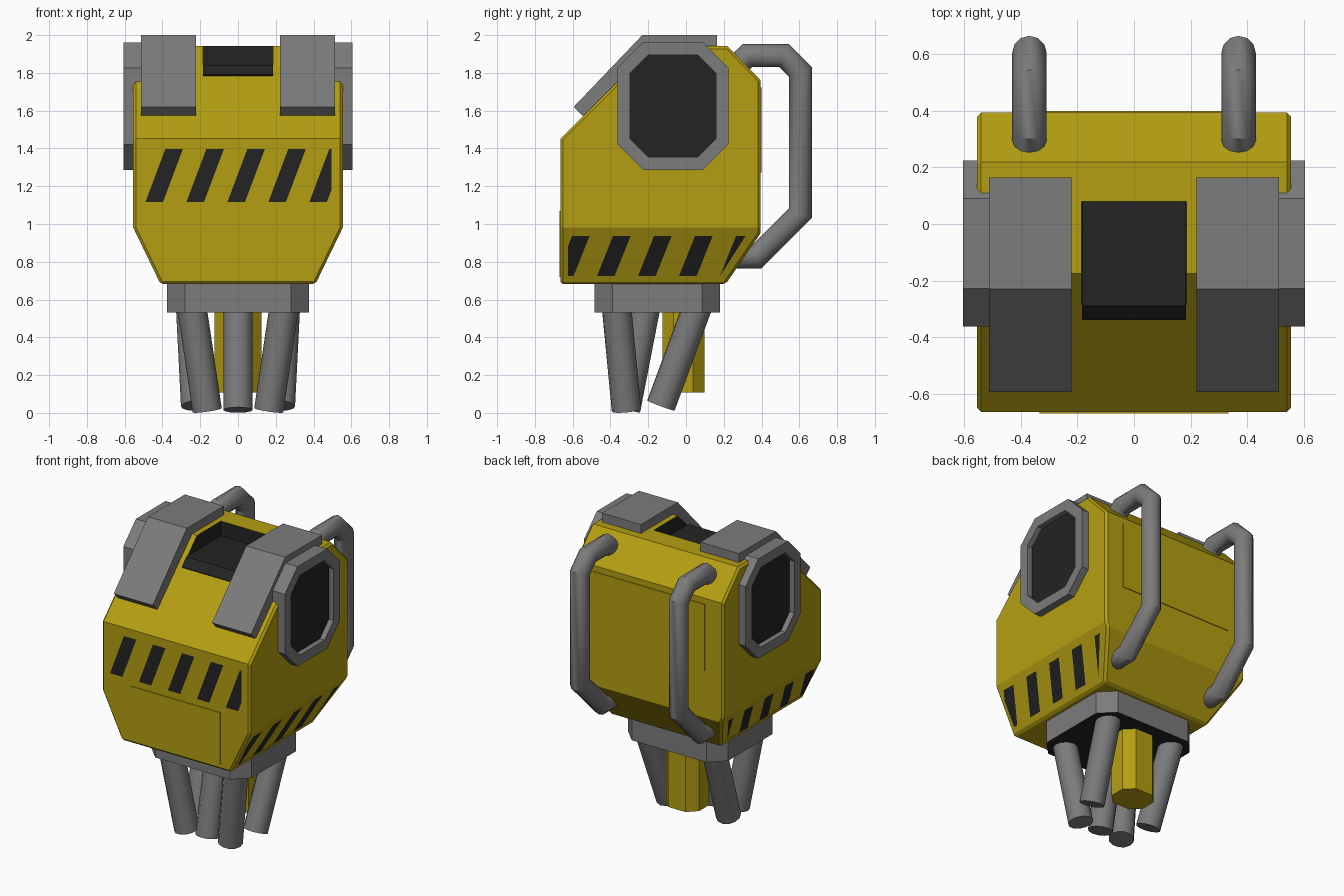
import bpy, bmesh, math
from mathutils import Vector, Matrix

if "Cube" in bpy.data.objects:
    bpy.data.objects.remove(bpy.data.objects["Cube"])

def mat(name, rgb):
    m = bpy.data.materials.new(name)
    m.diffuse_color = (*rgb, 1)
    m.use_nodes = True
    m.node_tree.nodes["Principled BSDF"].inputs["Base Color"].default_value = m.diffuse_color
    return m

YELLOW = mat("yellow paint", (0.46, 0.345, 0.006))
GREY = mat("grey metal", (0.20, 0.20, 0.20))
DARK = mat("dark recess", (0.017, 0.017, 0.017))

def finish(name, bm, *mats, smooth=False, recalc=True):
    if recalc:
        bmesh.ops.recalc_face_normals(bm, faces=bm.faces[:])
    me = bpy.data.meshes.new(name)
    bm.to_mesh(me)
    bm.free()
    for m in mats:
        me.materials.append(m)
    ob = bpy.data.objects.new(name, me)
    bpy.context.collection.objects.link(ob)
    if smooth:
        bpy.ops.object.select_all(action='DESELECT')
        ob.select_set(True)
        bpy.context.view_layer.objects.active = ob
        bpy.ops.object.shade_smooth_by_angle(angle=math.radians(35))
    return ob

def box_bm(lo, hi):
    bm = bmesh.new()
    bmesh.ops.create_cube(bm, size=1)
    for v in bm.verts:
        v.co = Vector([lo[i] + (v.co[i] + 0.5) * (hi[i] - lo[i]) for i in range(3)])
    return bm

def prism(pts3, offset):
    """Extrude a planar polygon along an offset."""
    bm = bmesh.new()
    f = bm.faces.new([bm.verts.new(p) for p in pts3])
    r = bmesh.ops.extrude_face_region(bm, geom=[f], use_keep_orig=True)
    for v in (g for g in r['geom'] if isinstance(g, bmesh.types.BMVert)):
        v.co += Vector(offset)
    return bm

def octagon(a0, a1, b0, b1, c):
    return [(a0 + c, b0), (a1 - c, b0), (a1, b0 + c), (a1, b1 - c),
            (a1 - c, b1), (a0 + c, b1), (a0, b1 - c), (a0, b0 + c)]

# Main shell: a box cut by sloped planes, then lightly bevelled
bm = box_bm((-0.555, -0.665, 0.68), (0.555, 0.395, 1.94))
tx, tz = 0.145, 0.30
cuts = [((0, -0.665, 1.45), (0, -1, 1)),
        ((0, 0.22, 1.94), (0, 0.18, 0.175)),
        ((0, 0.21, 0.68), (0, 0.27, -0.185)),
        ((0.41, 0, 0.68), (tz, 0, -tx)),
        ((-0.41, 0, 0.68), (-tz, 0, -tx))]
for co, no in cuts:
    r = bmesh.ops.bisect_plane(bm, geom=bm.verts[:] + bm.edges[:] + bm.faces[:],
                               plane_co=co, plane_no=no, clear_outer=True)
    bmesh.ops.holes_fill(bm, edges=[e for e in bm.edges if e.is_boundary], sides=0)
bmesh.ops.recalc_face_normals(bm, faces=bm.faces[:])
sharp = [e for e in bm.edges if e.calc_face_angle(0) > math.radians(50)]
bmesh.ops.bevel(bm, geom=sharp, offset=0.014, segments=1, affect='EDGES', profile=0.5)
shell = finish("shell", bm, YELLOW, DARK)

# Roof hatch recess cut out of the shell
cutter = finish("hatch_cutter", box_bm((-0.185, -0.5, 1.832), (0.185, 0.08, 2.2)), DARK)
mod = shell.modifiers.new("hatch", 'BOOLEAN')
mod.operation, mod.object, mod.solver = 'DIFFERENCE', cutter, 'EXACT'
bpy.context.view_layer.objects.active = shell
bpy.ops.object.modifier_apply(modifier="hatch")
bpy.data.objects.remove(cutter)
for p in shell.data.polygons:
    c = p.center
    inside = abs(c.x) < 0.187 and -0.3 < c.y < 0.082 and 1.82 < c.z < 1.937
    flat = max(abs(n) for n in p.normal) > 0.99
    p.material_index = 1 if inside and flat else 0

# Dark hatch floor with its sloping front lip
lip = [(0.08, 1.84), (-0.29, 1.84), (-0.34, 1.79), (-0.32, 1.77), (-0.25, 1.80), (0.08, 1.80)]
finish("hatch_floor", prism([(-0.184, y, z) for y, z in lip], (0.368, 0, 0)), DARK)

# Hazard plates: polygon split into slanted bands, coloured by band
def hazard(name, poly, to3d, out, t0, v0, slant, period=0.217, width=0.093):
    bm = bmesh.new()
    bm.faces.new([bm.verts.new((u, v, 0)) for u, v in poly])
    for k in range(-1, 7):
        for w in (0, width):
            bmesh.ops.bisect_plane(bm, geom=bm.verts[:] + bm.edges[:] + bm.faces[:],
                                   plane_co=(t0 + k * period + w, v0, 0),
                                   plane_no=(1, -slant, 0))
    for f in bm.faces:
        c = f.calc_center_median()
        t = c.x - slant * (c.y - v0) - t0
        f.material_index = 1 if t % period < width else 0
    for v in bm.verts:
        v.co = Vector(to3d(v.co.x, v.co.y))
    bm.normal_update()
    for f in bm.faces:
        if f.normal.dot(Vector(out)) < 0:
            f.normal_flip()
    finish(name, bm, YELLOW, DARK, recalc=False)

hazard("front_hazard_plate",
       [(-0.495, 1.115), (0.495, 1.115), (0.495, 1.395), (-0.495, 1.395)],
       lambda u, v: (u, -0.670, v), (0, -1, 0), -0.49, 1.115, 0.375)

# Flat access panels on front and back
finish("front_panel", box_bm((-0.335, -0.670, 0.718), (0.335, -0.66, 1.068)), YELLOW)
finish("back_panel", box_bm((-0.42, 0.39, 1.27), (0.42, 0.400, 1.72)), YELLOW)

# Bent tube in a plane of constant x with mitred corners
def tube(x, path, r, sides):
    bm = bmesh.new()
    P = [Vector((0, y, z)) for y, z in path]
    rings = []
    for i, p in enumerate(P):
        a = (P[i] - P[i - 1]).normalized() if i else (P[1] - P[0]).normalized()
        b = (P[i + 1] - P[i]).normalized() if i < len(P) - 1 else a
        t = (a + b).normalized()
        n = Vector((0, -t.z, t.y)) / t.dot(a)
        ring = []
        for k in range(sides):
            ang = 2 * math.pi * k / sides
            ring.append(bm.verts.new(p + Vector((x + r * math.cos(ang), 0, 0))
                                     + n * r * math.sin(ang)))
        rings.append(ring)
    for A, B in zip(rings, rings[1:]):
        for k in range(sides):
            j = (k + 1) % sides
            bm.faces.new((A[k], A[j], B[j], B[k]))
    bm.faces.new(rings[0])
    bm.faces.new(rings[-1])
    return bm

def rod(name, top, bottom, r):
    top, bottom = Vector(top), Vector(bottom)
    d = top - bottom
    bm = bmesh.new()
    m = Matrix.Translation((top + bottom) / 2) @ d.to_track_quat('Z', 'Y').to_matrix().to_4x4()
    bmesh.ops.create_cone(bm, cap_ends=True, segments=12, radius1=r, radius2=r,
                          depth=d.length, matrix=m)
    finish(name, bm, GREY, smooth=True)

handle_path = [(0.22, 1.79), (0.325, 1.89), (0.52, 1.89), (0.605, 1.805),
               (0.605, 1.055), (0.375, 0.825), (0.29, 0.825), (0.21, 0.91)]
pad_profile = [(0.165, 1.90), (0.165, 2.0), (-0.23, 2.0), (-0.595, 1.618),
               (-0.548, 1.572), (-0.50, 1.58), (-0.19, 1.90)]

for s, side in ((1, "right"), (-1, "left")):
    # Side hazard plate on the tapered lower flank
    hazard(side + "_hazard_plate",
           [(-0.625, 0.725), (0.18, 0.725), (0.315, 0.937), (-0.625, 0.937)],
           lambda u, v: (s * (0.414 + (v - 0.68) * tx / tz), u, v - 0.002),
           (s, 0, 0), -0.471, 0.725, 0.40)
    # Octagonal side window frame with recessed dark pane
    bm = prism([(s * 0.36, y, z) for y, z in octagon(-0.363, 0.225, 1.285, 1.96, 0.135)],
               (s * 0.245, 0, 0))
    bmesh.ops.recalc_face_normals(bm, faces=bm.faces[:])
    pane = max(bm.faces, key=lambda f: s * f.calc_center_median().x)
    bmesh.ops.inset_region(bm, faces=[pane], thickness=0.073)
    r = bmesh.ops.extrude_face_region(bm, geom=[pane])
    for g in r['geom']:
        if isinstance(g, bmesh.types.BMVert):
            g.co.x -= s * 0.035
        elif isinstance(g, bmesh.types.BMFace):
            g.material_index = 1
    if pane.is_valid:
        bm.faces.remove(pane)
    finish(side + "_window", bm, GREY, DARK)
    # Shoulder pad folded over the roof edge
    finish(side + "_roof_pad",
           prism([(s * 0.222, y, z) for y, z in pad_profile], (s * 0.292, 0, 0)), GREY)
    # Rear handle
    finish(side + "_handle", tube(s * 0.37, handle_path, 0.061, 12), GREY, smooth=True)
    # Paired lower pipes
    rod(side + "_front_pipe", (s * 0.246, -0.369, 0.57), (s * 0.163, -0.315, 0.012), 0.078)
    rod(side + "_rear_pipe", (s * 0.252, 0.064, 0.57), (s * 0.225, -0.133, 0.037), 0.078)

# Neck collar with dark underside
bm = prism([(x, y, 0.53) for x, y in octagon(-0.375, 0.375, -0.485, 0.18, 0.095)], (0, 0, 0.17))
bmesh.ops.recalc_face_normals(bm, faces=bm.faces[:])
for f in bm.faces:
    f.material_index = 1 if f.normal.z < -0.9 else 0
finish("neck_collar", bm, GREY, DARK)

# Centre pipe and yellow core post
rod("centre_pipe", (0, -0.212, 0.57), (0, -0.32, 0.014), 0.078)
finish("core_post", prism([(x, y, 0.105) for x, y in octagon(-0.125, 0.125, -0.125, 0.098, 0.06)],
                          (0, 0, 0.45)), YELLOW)

# Stand the model exactly on the ground
bpy.context.view_layer.update()
low = min(v.co.z for o in bpy.data.objects for v in o.data.vertices)
for o in bpy.data.objects:
    o.location.z -= low
